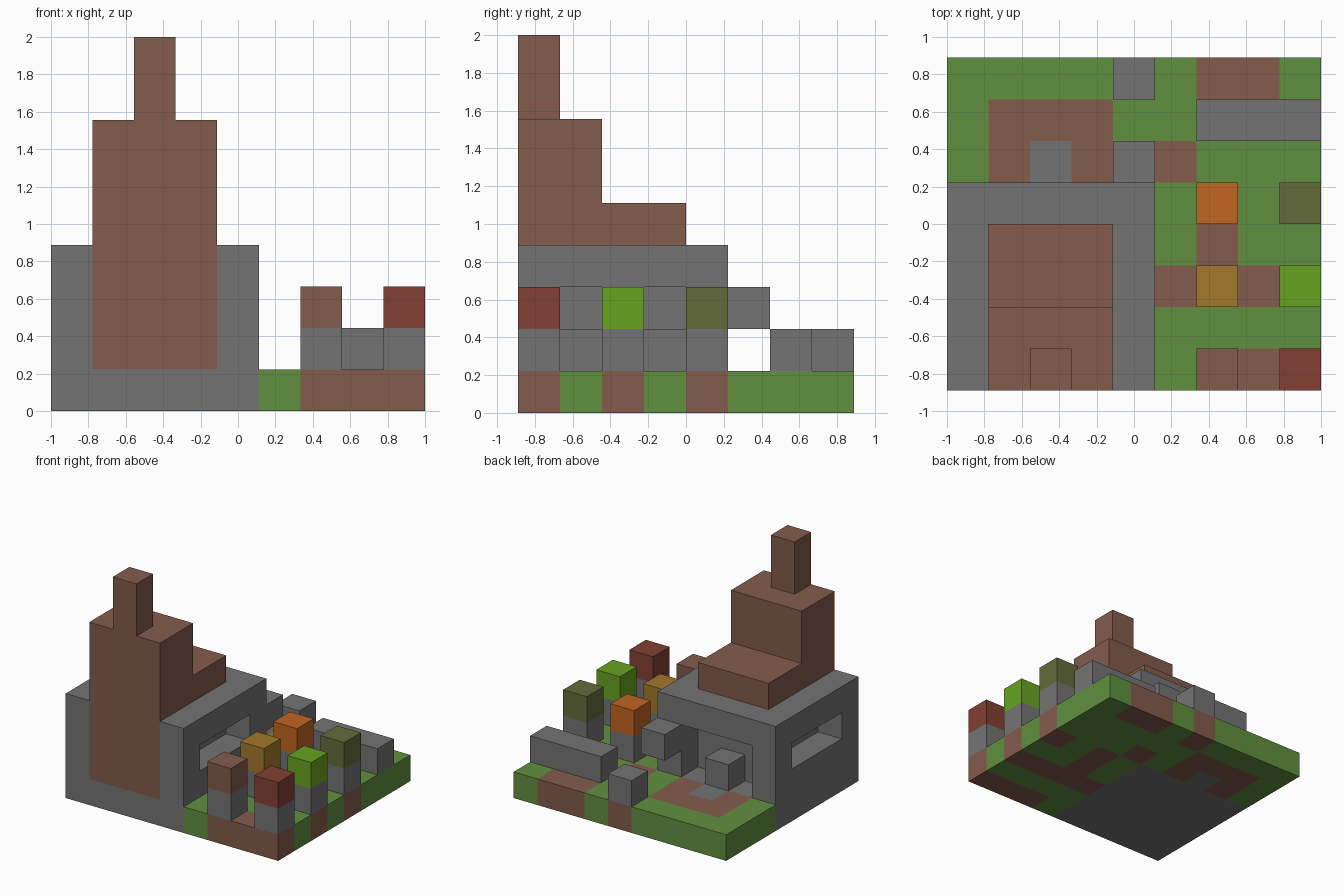
import bpy
import bmesh
from mathutils import Vector

if "Cube" in bpy.data.objects:
    bpy.data.objects.remove(bpy.data.objects["Cube"], do_unlink=True)

UNIT = 2 / 9                      # edge of one block
ORIGIN = Vector((-4.5, -4, 0))    # grid corner, in blocks


def linear(c):
    return c / 12.92 if c <= 0.04045 else ((c + 0.055) / 1.055) ** 2.4


def material(name, *srgb):
    colour = [linear(c) for c in srgb] + [1]
    m = bpy.data.materials.new(name)
    m.use_nodes = True
    m.diffuse_color = colour
    bsdf = m.node_tree.nodes["Principled BSDF"]
    bsdf.inputs["Base Color"].default_value = colour
    bsdf.inputs["Roughness"].default_value = 0.9
    return m


stone = material("stone grey", 0.455, 0.455, 0.455)
brick = material("brick brown", 0.515, 0.36, 0.30)
grass = material("grass green", 0.38, 0.565, 0.25)
red = material("dark red", 0.51, 0.25, 0.20)
tan = material("ochre", 0.64, 0.47, 0.165)
orange = material("orange", 0.76, 0.40, 0.13)
olive = material("olive", 0.39, 0.425, 0.23)
lime = material("lime green", 0.405, 0.64, 0.13)


def block(x0, x1, y0, y1, z0, z1):
    """Set of grid cells in a box; upper ends are not included."""
    return {(x, y, z) for x in range(x0, x1)
            for y in range(y0, y1) for z in range(z0, z1)}


def build(name, cells, mats, pick=lambda cell: 0):
    """Make one mesh from grid cells, leaving out faces between cells."""
    bm = bmesh.new()
    for cell in sorted(cells):
        for axis in range(3):
            for side in (0, 1):
                step = list(cell)
                step[axis] += 2 * side - 1
                if tuple(step) in cells:
                    continue
                u, v = (axis + 1) % 3, (axis + 2) % 3
                corners = []
                for a, b in ((0, 0), (1, 0), (1, 1), (0, 1)):
                    p = Vector(cell)
                    p[axis] += side
                    p[u] += a
                    p[v] += b
                    corners.append(bm.verts.new((p + ORIGIN) * UNIT))
                if not side:
                    corners.reverse()
                bm.faces.new(corners).material_index = pick(cell)
    bmesh.ops.remove_doubles(bm, verts=bm.verts, dist=0.001)
    mesh = bpy.data.meshes.new(name)
    bm.to_mesh(mesh)
    bm.free()
    for m in mats:
        mesh.materials.append(m)
    obj = bpy.data.objects.new(name, mesh)
    bpy.context.collection.objects.link(obj)
    return obj


# Ground: grass with brown paving and a stone doorstep
doorstep = block(2, 3, 5, 6, 0, 1)
paving = (block(1, 4, 5, 7, 0, 1)        # back patio
          | block(5, 9, 2, 3, 0, 1)      # garden path
          | block(6, 7, 2, 5, 0, 1)      # path branch
          | block(6, 9, 0, 1, 0, 1)      # front strip
          | block(6, 8, 7, 8, 0, 1)      # back strip
          | {(4, 7, 0), (5, 5, 0), (8, 4, 0)})
house_plot = block(0, 5, 0, 5, 0, 1)
build("ground", block(0, 9, 0, 8, 0, 1) - house_plot, [grass, brick, stone],
      lambda c: 2 if c in doorstep else 1 if c in paving else 0)

# House: stone body with side window recesses and a back porch niche
breast = block(1, 4, 0, 1, 1, 4)
windows = block(0, 1, 1, 4, 2, 3) | block(4, 5, 1, 4, 2, 3)
porch = block(1, 4, 4, 5, 1, 3)
build("house_body", block(0, 5, 0, 5, 0, 4) - breast - windows - porch, [stone])
build("porch_block", block(2, 3, 4, 5, 1, 2), [stone])

# Chimney: front breast, stepped stack and flue
build("chimney", breast | block(1, 4, 0, 4, 4, 5) | block(1, 4, 0, 2, 5, 7)
      | block(2, 3, 0, 1, 7, 9), [brick])

# Garden posts: stone base with a coloured cap
caps = [(6, 0, brick), (8, 0, red), (6, 2, tan),
        (8, 2, lime), (6, 4, orange), (8, 4, olive)]
for x, y, colour in caps:
    label = colour.name.replace(" ", "_")
    build("post_" + label, block(x, x + 1, y, y + 1, 1, 3), [stone, colour],
          lambda c: int(c[2] == 2))

# Loose stonework
build("garden_wall", block(6, 9, 6, 7, 1, 2), [stone])
build("back_stone", block(4, 5, 7, 8, 1, 2), [stone])
build("wall_bracket", block(4, 5, 5, 6, 2, 3), [stone])
